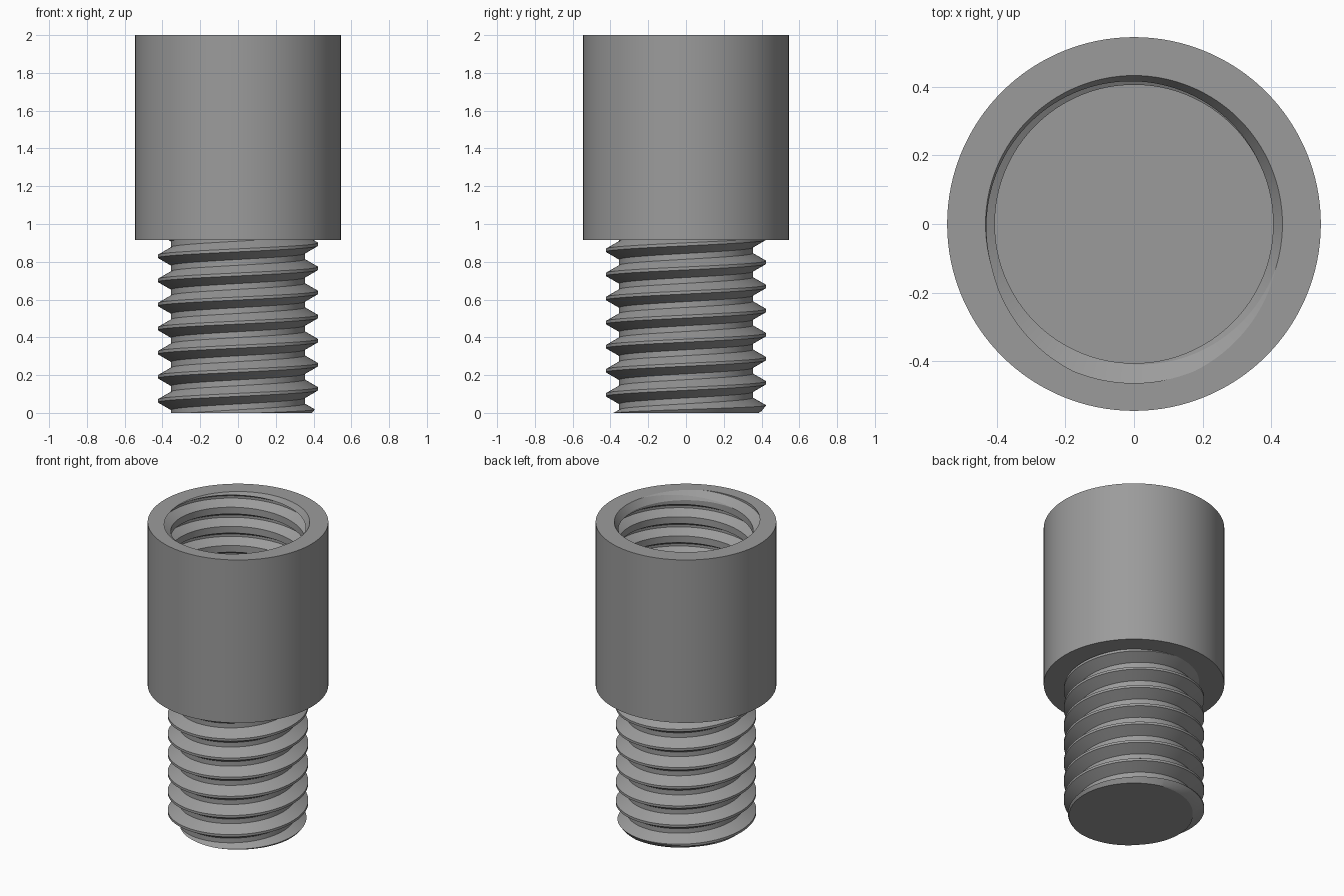
import bpy, bmesh, math

if "Cube" in bpy.data.objects:
    bpy.data.objects.remove(bpy.data.objects["Cube"])

SEG = 128          # divisions around the axis
PITCH = 0.1275
TAN30 = math.tan(math.radians(30))

steel = bpy.data.materials.new("grey_steel")
steel.diffuse_color = (0.33, 0.33, 0.33, 1)
steel.use_nodes = True
steel.node_tree.nodes["Principled BSDF"].inputs["Base Color"].default_value = steel.diffuse_color


def make_object(name, bm):
    bmesh.ops.recalc_face_normals(bm, faces=bm.faces)
    mesh = bpy.data.meshes.new(name)
    bm.to_mesh(mesh)
    bm.free()
    mesh.materials.append(steel)
    ob = bpy.data.objects.new(name, mesh)
    bpy.context.collection.objects.link(ob)
    return ob


def lathe(name, profile):
    """Closed solid turned from (radius, z) points, capped at both ends."""
    bm = bmesh.new()
    rings = [[bm.verts.new((r * math.cos(2 * math.pi * i / SEG),
                            r * math.sin(2 * math.pi * i / SEG), z))
              for i in range(SEG)] for r, z in profile]
    for a, b in zip(rings, rings[1:]):
        for i in range(SEG):
            j = (i + 1) % SEG
            bm.faces.new((a[i], a[j], b[j], b[i]))
    bm.faces.new(rings[0])
    bm.faces.new(rings[-1])
    return make_object(name, bm)


def threaded_rod(name, r_root, r_crest, z0, z1, phase):
    """Right-handed V-thread solid, cut flat at z0 and z1."""
    half = PITCH / 16                                  # half crest width
    foot = half + (r_crest - r_root) * TAN30           # half width at root

    def radius(d):
        d = abs((d + PITCH / 2) % PITCH - PITCH / 2)
        return max(r_root, min(r_crest, r_crest - (d - half) / TAN30))

    bm = bmesh.new()
    k0 = math.floor((z0 - phase) / PITCH) - 2
    k1 = math.ceil((z1 - phase) / PITCH) + 2
    columns = []
    for i in range(SEG + 1):
        t = 2 * math.pi * i / SEG
        col = []
        for k in range(k0, k1):
            for off in (-foot, -half, half, foot):
                crest = phase + PITCH * (k + i / SEG)
                z = min(z1, max(z0, crest + off))
                r = radius(z - crest)
                col.append(bm.verts.new((r * math.cos(t), r * math.sin(t), z)))
        columns.append(col)
    for a, b in zip(columns, columns[1:]):
        for j in range(len(a) - 1):
            bm.faces.new((a[j], b[j], b[j + 1], a[j + 1]))
    # collapse the clamped ends and the seam, then cap
    bmesh.ops.remove_doubles(bm, verts=bm.verts, dist=1e-5)
    bmesh.ops.delete(bm, geom=[e for e in bm.edges if not e.link_faces], context='EDGES')
    bmesh.ops.holes_fill(bm, edges=[e for e in bm.edges if e.is_boundary], sides=0)
    return make_object(name, bm)


def combine(target, tool, operation):
    mod = target.modifiers.new(operation.lower(), 'BOOLEAN')
    mod.operation, mod.solver, mod.object = operation, 'EXACT', tool
    bpy.context.view_layer.objects.active = target
    bpy.ops.object.modifier_apply(modifier=mod.name)
    bpy.data.objects.remove(tool)


# threaded stud with a chamfered tip
stud = threaded_rod("threaded_stud", 0.354, 0.424, 0, 0.95, 0.0)
combine(stud, lathe("tip_envelope", [(0.392, -0.0), (0.44, 0.06), (0.44, 1.0)]), 'INTERSECT')

# collar with a threaded, countersunk bore
body = lathe("threaded_adapter", [(0.545, 0.915), (0.545, 2.0)])
combine(body, threaded_rod("bore_cutter", 0.406, 0.464, 1.09, 2.06, 2.0 - 0.75 * PITCH), 'DIFFERENCE')
combine(body, lathe("countersink", [(0.400, 1.945), (0.433, 2.0), (0.433, 2.1)]), 'DIFFERENCE')
combine(body, stud, 'UNION')

# smooth turned surfaces with crisp thread edges
bpy.ops.object.select_all(action='DESELECT')
body.select_set(True)
bpy.context.view_layer.objects.active = body
bpy.ops.object.shade_smooth_by_angle(angle=math.radians(25))
